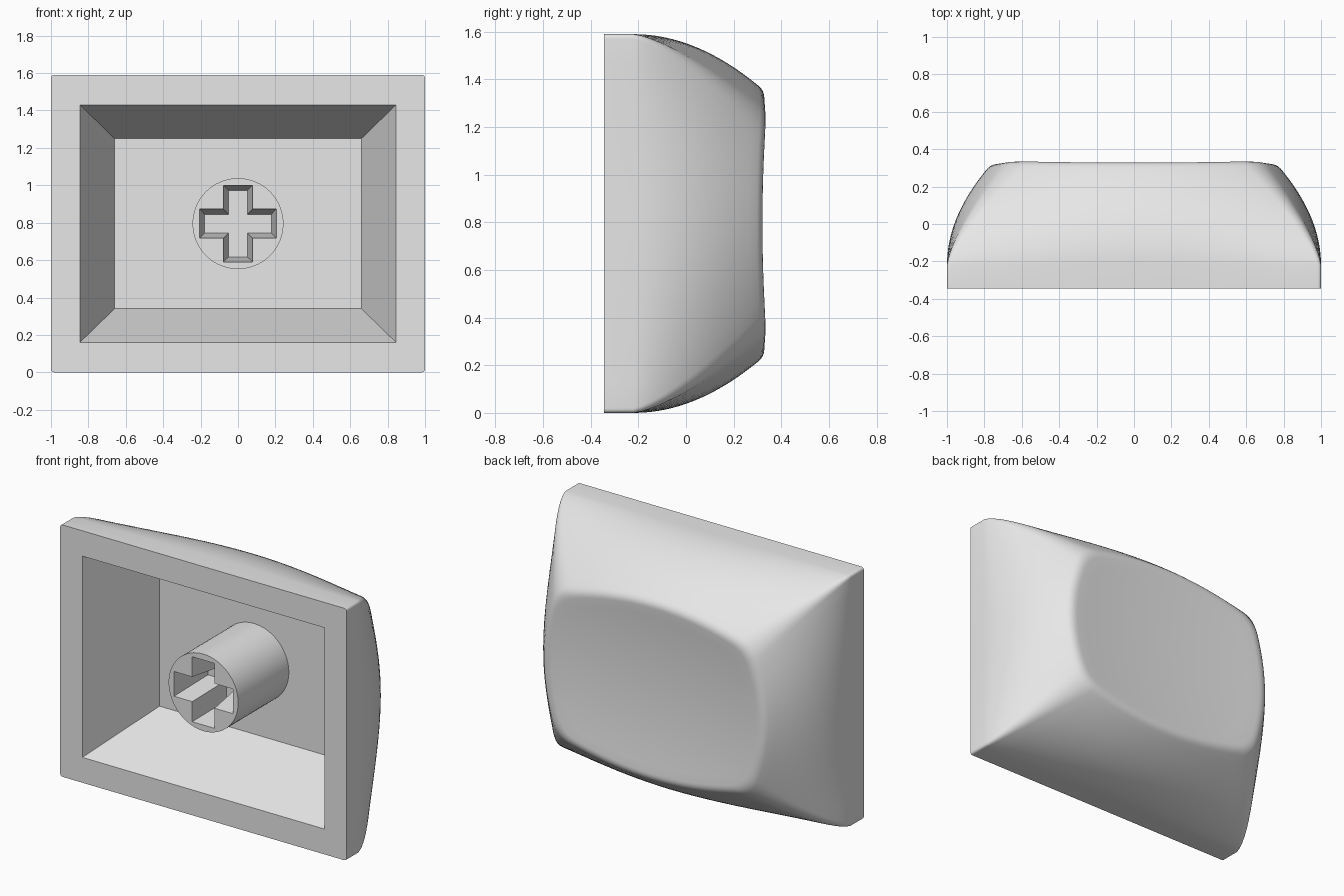
import bpy, bmesh
from math import cos, sin, pi

cube = bpy.data.objects.get("Cube")
if cube:
    bpy.data.objects.remove(cube, do_unlink=True)

MID_Z = 0.795            # height of the centre axis
FRONT, FLOOR = -0.345, 0.16

grey = bpy.data.materials.new("light_grey")
grey.use_nodes = True
colour = (0.8, 0.8, 0.8, 1)
grey.diffuse_color = colour
grey.node_tree.nodes["Principled BSDF"].inputs["Base Color"].default_value = colour


def finish(bm, name):
    """Clean the mesh and make a shaded object from it."""
    bmesh.ops.remove_doubles(bm, verts=bm.verts, dist=0.0001)
    bmesh.ops.recalc_face_normals(bm, faces=bm.faces)
    mesh = bpy.data.meshes.new(name)
    bm.to_mesh(mesh)
    bm.free()
    mesh.materials.append(grey)
    ob = bpy.data.objects.new(name, mesh)
    bpy.context.collection.objects.link(ob)
    bpy.ops.object.select_all(action='DESELECT')
    ob.select_set(True)
    bpy.context.view_layer.objects.active = ob
    bpy.ops.object.shade_smooth_by_angle(angle=pi / 6)


def ring(bm, points):
    return [bm.verts.new((x, y, z + MID_Z)) for x, y, z in points]


def bridge(bm, a, b):
    n = len(a)
    for i in range(n):
        j = (i + 1) % n
        bm.faces.new((a[i], a[j], b[j], b[i]))


def section(cx, cz, mx, mz, r, side=16, arc=6):
    """Rectangle with corners (cx, cz), sides bulging to mx and mz, corners rounded by r."""
    def edge(k, s):
        x, z = ((mx + (cx - mx) * s * s, cz * s), (-cx * s, mz + (cz - mz) * s * s))[k % 2]
        return (x, z) if k < 2 else (-x, -z)
    pts = []
    for k in range(4):
        trim = 1 - r / (cz, cx)[k % 2]
        pts += [edge(k, trim * (2 * i / side - 1)) for i in range(side + 1)]
        a, c = pts[-1], edge(k, 1)
        nxt = (k + 1) % 4
        b = edge(nxt, -(1 - r / (cz, cx)[nxt % 2]))
        for i in range(1, arc):
            t = i / arc
            pts.append(tuple((1 - t) ** 2 * a[d] + 2 * t * (1 - t) * c[d] + t * t * b[d]
                             for d in (0, 1)))
    return pts


def dish(x, z):
    return 0.298 + 0.045 * x * x + 0.11 * z * z


def wall(t):
    """Outer section at height t; the corners draw in sooner than the side middles."""
    c, m = t ** 1.4, 0.24 * t ** 2
    return section(1 - 0.34 * c, 0.795 - 0.345 * c, 1 - m, 0.795 - m, 0.02 + 0.07 * t)


# Cap shell: one loft from the hollow floor, round the base, up the walls and over the dish
bm = bmesh.new()
loops = []
for hx, hz, y in ((0.66, 0.455, FLOOR), (0.845, 0.635, FRONT)):
    loops.append([(x, y, z) for x, z in section(hx, hz, hx, hz, 0)])
loops.append([(x, FRONT, z) for x, z in wall(0)])

rim = wall(1)
START = -0.22


def wall_points(t):
    return [(x, START + t * (dish(*top) - START), z) for (x, z), top in zip(wall(t), rim)]


STEPS, LAST = 16, 0.95
loops += [wall_points(LAST * i / STEPS) for i in range(STEPS + 1)]

# Rounded rim between wall and dish
low = loops[-1]
corner = wall_points(1)
inner = [(x * 0.94, dish(x * 0.94, z * 0.94), z * 0.94) for x, z in rim]
for i in range(1, 6):
    t = i / 5
    loops.append([tuple((1 - t) ** 2 * a + 2 * t * (1 - t) * b + t * t * c
                        for a, b, c in zip(p, q, r)) for p, q, r in zip(low, corner, inner)])

# Concave top
for i in range(9, 0, -1):
    s = 0.94 * i / 10
    loops.append([(x * s, dish(x * s, z * s), z * s) for x, z in rim])

rings = [ring(bm, p) for p in loops]
for a, b in zip(rings, rings[1:]):
    bridge(bm, a, b)
bm.faces.new(rings[0])
centre = bm.verts.new((0, dish(0, 0), MID_Z))
top = rings[-1]
for i, v in enumerate(top):
    bm.faces.new((v, top[(i + 1) % len(top)], centre))
finish(bm, "cap_shell")


# Stem: round post with a tapered cross socket
def cross(length, half, y):
    quarter = [(length, -half), (length, half), (half, half)]
    pts = []
    for _ in range(4):
        pts += [(x, y, z) for x, z in quarter]
        quarter = [(-z, x) for x, z in quarter]
    return pts


def circle(r, y, n=64):
    return [(r * cos(2 * pi * i / n), y, r * sin(2 * pi * i / n)) for i in range(n)]


bm = bmesh.new()
post_front, post_back = (ring(bm, circle(0.243, y)) for y in (FRONT, FLOOR))
mouth = ring(bm, cross(0.205, 0.078, FRONT))
bottom = ring(bm, cross(0.178, 0.05, FRONT + 0.3))
bridge(bm, post_front, post_back)
bridge(bm, mouth, bottom)
bm.faces.new(bottom)
rims = [bm.edges.get((loop[i - 1], loop[i])) for loop in (post_front, mouth) for i in range(len(loop))]
bmesh.ops.triangle_fill(bm, edges=rims, use_beauty=True)
finish(bm, "stem")
